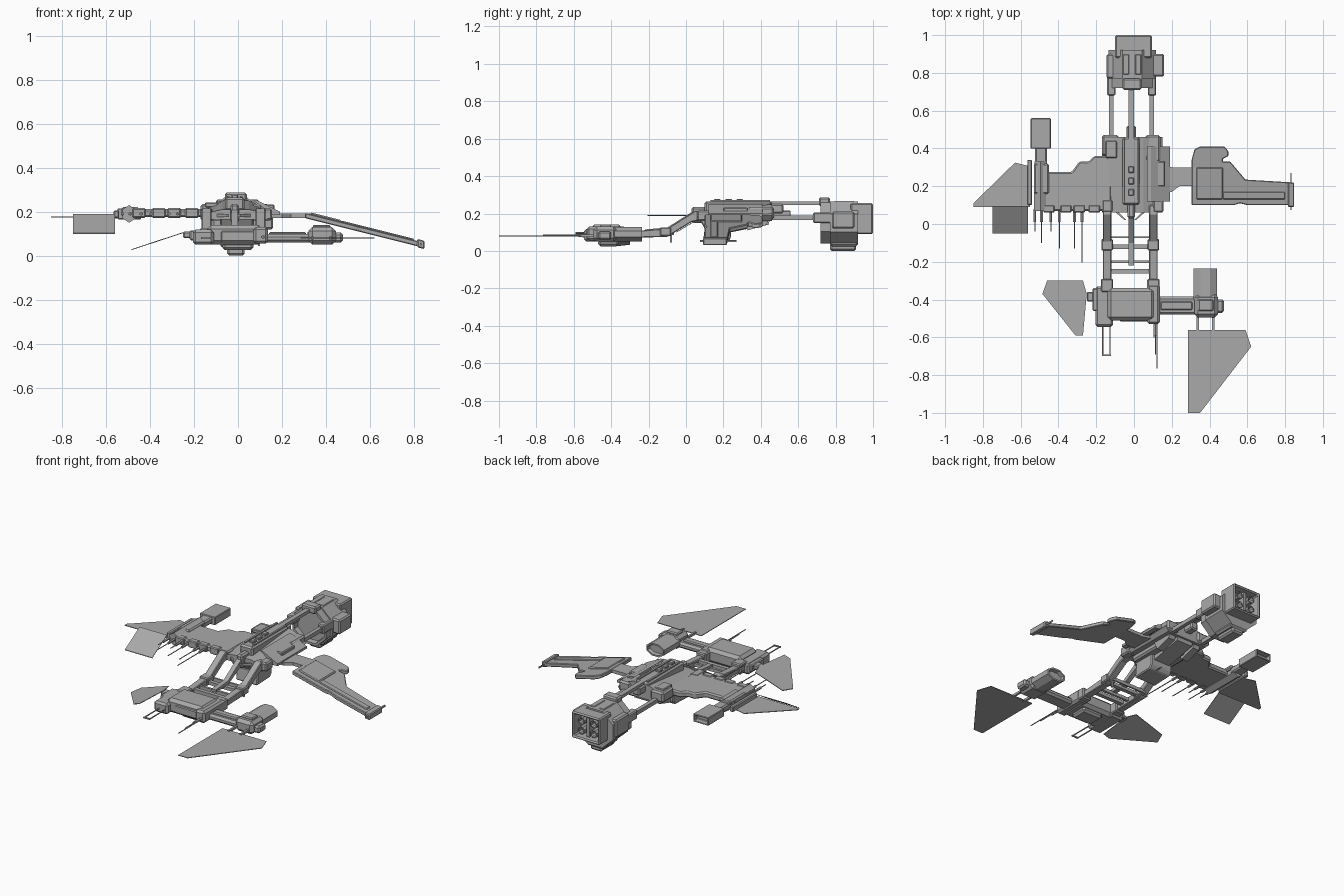
import bpy, bmesh, math
from mathutils import Vector

default_cube = bpy.data.objects.get("Cube")
if default_cube:
    bpy.data.objects.remove(default_cube, do_unlink=True)

# One flat colour for the whole craft
hull_grey = bpy.data.materials.new("hull_grey")
hull_grey.use_nodes = True
GREY = (.4, .4, .4, 1)
hull_grey.diffuse_color = GREY
hull_grey.node_tree.nodes["Principled BSDF"].inputs["Base Color"].default_value = GREY

PLACE = {"x": lambda u, v, w: (w, u, v),
         "y": lambda u, v, w: (u, w, v),
         "z": lambda u, v, w: (u, v, w)}


def solid(name, outline, axis, start, end, chamfer=0, warp=None, recess=None):
    """Extrude an outline along an axis; warp moves points, recess = (end sign, rim, depth)."""
    bm = bmesh.new()
    rings = [[bm.verts.new(PLACE[axis](u, v, w)) for u, v in outline] for w in (start, end)]
    count = len(outline)
    bm.faces.new(rings[0])
    bm.faces.new(rings[1])
    for i in range(count):
        j = (i + 1) % count
        bm.faces.new((rings[0][i], rings[0][j], rings[1][j], rings[1][i]))
    bmesh.ops.recalc_face_normals(bm, faces=bm.faces[:])
    if recess:
        sign, rim, depth = recess
        bm.normal_update()
        cap = [f for f in bm.faces if f.normal.y * sign > .9]
        bmesh.ops.inset_region(bm, faces=cap, thickness=rim)
        bmesh.ops.inset_region(bm, faces=cap, thickness=.005, depth=-depth)
    if warp:
        for vert in bm.verts:
            vert.co = warp(vert.co.copy())
    mesh = bpy.data.meshes.new(name)
    bm.to_mesh(mesh)
    bm.free()
    mesh.materials.append(hull_grey)
    part = bpy.data.objects.new(name, mesh)
    bpy.context.collection.objects.link(part)
    if chamfer:
        bevel = part.modifiers.new("chamfer", "BEVEL")
        bevel.width = chamfer
        bevel.segments = 1
    return part


def box(name, xs, ys, zs, chamfer=0, **options):
    outline = [(xs[0], zs[0]), (xs[1], zs[0]), (xs[1], zs[1]), (xs[0], zs[1])]
    return solid(name, outline, "y", ys[0], ys[1], chamfer, **options)


def ring(x, z, radius, sides=8, stretch=1):
    """Regular outline with flat top and bottom."""
    angles = [math.tau * (i + .5) / sides for i in range(sides)]
    return [(x + stretch * radius * math.cos(a), z + radius * math.sin(a)) for a in angles]


def rod(name, x, ys, z, radius=.004):
    return solid(name, ring(x, z, radius, 6), "y", ys[0], ys[1])


# Main hull: faceted body with a sloping nose
def nose_slope(co):
    if co.y < .1:
        co.z = .17 + (co.z - .17) * .5
    return co


section = [(-.17, .19), (-.14, .22), (-.07, .25), (.05, .25), (.12, .22),
           (.15, .19), (.13, .16), (-.15, .16)]
solid("main_hull", section, "y", .06, .46, warp=nose_slope)
box("spine", (-.06, .03), (.1, .46), (.2, .265), .01)
box("spine_tail", (-.04, .01), (.44, .52), (.2, .25), .008)
box("spine_nose", (-.035, .005), (.03, .14), (.15, .235), .01)
for x in (-.045, .015):
    box("spine_rail", (x - .006, x + .006), (.13, .45), (.255, .272))
for y in (.15, .21, .27):
    box("spine_block", (-.03, 0), (y, y + .035), (.25, .278), .004)
box("left_shoulder", (.06, .14), (.33, .47), (.17, .235), .01)
box("right_shoulder", (-.17, -.08), (.36, .47), (.17, .235), .01)
box("right_hatch", (-.15, -.09), (.35, .44), (.22, .242), .004)
for x in (-.17, .1):
    box("hull_front_block", (x, x + .055), (.06, .13), (.16, .215), .008)
solid("left_slanted_panel", [(.07, .25), (.09, .25), (.19, .2), (.19, .185), (.16, .185)],
      "y", .12, .41)
box("left_panel_step", (.1, .165), (.2, .33), (.2, .232), .005)

# Belly gondola and stepped underside
belly = [(.07, .17), (.24, .17), (.24, .07), (.22, .045), (.09, .04), (.1, .12)]
solid("belly_gondola", belly, "x", -.08, .07, .006)
solid("belly_keel", [(.22, .17), (.45, .17), (.44, .14), (.24, .1)], "x", -.06, .05)
for x in (-.12, .06):
    solid("belly_thruster", [(.3, .17), (.45, .18), (.43, .14), (.33, .11)], "x", x, x + .045)
box("belly_step", (-.12, .1), (.1, .36), (.13, .17), .01)
rod("belly_antenna", .02, (.2, .27), .05, .003)

# Rails running back to the engine
for x in (-.12, .095):
    box("engine_rail", (x - .012, x + .012), (.42, .74), (.165, .19))
    box("engine_rail_socket", (x - .022, x + .022), (.68, .78), (.15, .205), .006)
box("upper_engine_rail", (-.03, 0), (.4, .74), (.245, .265))

# Engine: recessed intake, octagonal shell and square exhaust
solid("engine_intake", ring(-.01, .15, .118, 8, 1.08), "y", .72, .78, recess=(-1, .015, .03))
solid("engine_shell", ring(-.01, .15, .124, 8, 1.1), "y", .77, .92)
box("engine_exhaust", (-.1, .095), (.88, 1), (.09, .255), .012, recess=(1, .02, .08))
for x in (-.045, .04):
    for z in (.14, .2):
        solid("exhaust_nozzle", ring(x, z, .024), "y", .9, .98, recess=(1, .006, .03))
box("exhaust_divider", (-.012, .007), (.9, .975), (.11, .235))
box("engine_left_box", (.09, .16), (.78, .9), (.12, .21), .008)
box("engine_right_box", (-.145, -.09), (.77, .9), (.11, .22), .008)
for x in (-.04, .025):
    box("engine_top_block", (x - .02, x + .015), (.79, .9), (.25, .268), .005)
box("engine_collar", (-.06, .04), (.71, .77), (.24, .287), .008)
box("engine_keel", (-.07, .05), (.77, .92), (.025, .09), .01)
box("engine_keel_foot", (-.05, .03), (.77, .91), (0, .04), .01)

# Arms stepping down to the forward hull
arm = [(.1, .21), (.05, .215), (-.1, .12), (-.3, .105), (-.3, .07), (-.1, .075), (.03, .155), (.1, .17)]
for x in (-.165, .08):
    solid("forward_arm", arm, "x", x, x + .045, .004)
    box("arm_joint", (x - .008, x + .053), (-.14, -.08), (.08, .125), .005)
    box("arm_foot", (x - .01, x + .055), (-.36, -.29), (.06, .125), .006)
center_arm = [(.1, .23), (.05, .22), (-.1, .125), (-.22, .115), (-.22, .1), (-.1, .1), (.05, .18)]
solid("center_arm", center_arm, "x", -.03, 0)
for y, depth in ((-.07, .01), (-.12, .025), (-.2, .015), (-.25, .025)):
    box("cross_rung", (-.14, .1), (y - depth / 2, y + depth / 2), (.085, .105))
for side in (-1, 1):
    brace = [(-.02 + side * .02, .02), (-.02 + side * .03, .02),
             (-.02 + side * .11, .09), (-.02 + side * .09, .09)]
    solid("diagonal_brace", brace, "z", .175, .19)
box("sensor_pin", (.09, .1), (-.085, -.075), (.045, .09))

# Forward hull with side blocks and guns
box("forward_hull", (-.14, .11), (-.51, -.34), (.05, .14), .018)
box("forward_face", (-.08, .1), (-.515, -.48), (.06, .115), .008)
box("forward_belly", (-.07, .07), (-.47, -.36), (.025, .06), .012)
box("right_gun_block", (-.205, -.11), (-.545, -.33), (.05, .118), .012)
box("left_gun_block", (.07, .137), (-.53, -.32), (.055, .13), .012)
box("right_stub", (-.25, -.19), (-.41, -.36), (.08, .11), .006)
box("right_stub_pad", (-.22, -.19), (-.46, -.34), (.07, .115), .006)
for x in (-.165, -.127):
    rod("fork_gun", x, (-.695, -.53), .08)
box("fork_gun_tip", (-.169, -.123), (-.698, -.69), (.076, .084))
for x, tip in ((.107, -.6), (.115, -.69), (.123, -.765)):
    rod("needle_gun", x, (tip, -.52), .085, .003)
rod("needle_gun_sleeve", .115, (-.59, -.52), .085, .009)


# Right forward fin, drooping outward
def fin_droop(co):
    co.z += (co.x + .27) * .33
    return co


solid("right_forward_fin", [(-.25, -.37), (-.27, -.3), (-.46, -.3), (-.485, -.37), (-.31, -.59),
                            (-.27, -.59)], "z", .096, .1, warp=fin_droop)

# Left outrigger, pod and flat fin
box("outrigger_boom", (.12, .36), (-.48, -.385), (.06, .098), .012)
box("outrigger_boom_top", (.14, .31), (-.455, -.41), (.09, .108), .006)
box("outrigger_pod", (.32, .445), (-.495, -.37), (.05, .13), .018)
solid("outrigger_tank", ring(.378, .09, .042, 8, 1.6), "y", -.4, -.235, recess=(1, .01, .02))
box("pod_cap", (.34, .42), (-.46, -.4), (.12, .14), .006)
box("pod_side_block", (.43, .477), (-.47, -.4), (.06, .105), .01)
for x in (.337, .42):
    box("fin_prong", (x - .006, x + .006), (-.575, -.48), (.074, .088))
solid("left_forward_fin", [(.285, -.56), (.59, -.56), (.62, -.65), (.35, -1), (.285, -1)],
      "z", .078, .082)

# Right wing with its long tip nacelle
right_wing = [(-.53, .07), (-.12, .07), (-.12, .36), (-.21, .36), (-.24, .33), (-.29, .33),
              (-.33, .275), (-.53, .275)]
solid("right_wing", right_wing, "z", .175, .212, .008)
for x in (-.45, -.36, -.29, -.21):
    box("wing_front_block", (x - .03, x + .03), (.06, .1), (.172, .216), .005)
solid("tip_nacelle", ring(-.495, .19, .04, 6, .9), "y", .07, .33)
box("tip_nacelle_top", (-.53, -.45), (.16, .32), (.195, .222), .008)
box("tip_nacelle_tail", (-.525, -.46), (.3, .46), (.17, .21), .008)
box("tip_nozzle", (-.547, -.44), (.4, .56), (.165, .215), .012, recess=(1, .01, .03))
box("tip_rail", (-.565, -.54), (.1, .34), (.17, .205), .005)
for x, tip in ((-.525, -.04), (-.49, -.1), (-.44, -.04), (-.395, -.13), (-.315, -.13), (-.275, -.205)):
    rod("wing_gun", x, (tip, .08), .19, .003)
    rod("wing_gun_sleeve", x, (.01, .08), .19, .008)
solid("right_flat_fin", [(-.55, .09), (-.85, .09), (-.85, .11), (-.63, .325), (-.55, .305)],
      "z", .173, .177)


# Hanging fin, sloping down toward the front
def hang(co):
    co.z += (co.y - .095) * .6
    return co


solid("right_hanging_fin", [(-.56, .095), (-.75, .095), (-.75, -.05), (-.56, -.05)],
      "z", .186, .19, warp=hang)


# Left wing, drooping toward its tip
def wing_droop(co):
    co.z -= max(0, co.x - .3) * .25
    return co


solid("left_wing_root", [(.12, .17), (.2, .17), (.24, .2), (.33, .2), (.33, .3), (.2, .3), (.12, .32)],
      "z", .172, .192)
left_wing = [(.305, .1), (.305, .34), (.32, .395), (.35, .41), (.48, .41), (.5, .385), (.5, .36),
             (.47, .345), (.47, .33), (.51, .33), (.59, .235), (.84, .22), (.845, .1), (.6, .1),
             (.56, .11), (.53, .1)]
solid("left_wing", left_wing, "z", .172, .196, .004, warp=wing_droop)
box("left_wing_plate", (.33, .47), (.13, .3), (.19, .204), .005, warp=wing_droop)
box("left_wing_spar", (.47, .8), (.13, .17), (.19, .202), .004, warp=wing_droop)
box("left_wing_tip", (.815, .848), (.09, .22), (.167, .205), .005, warp=wing_droop)
box("left_tip_spike", (.828, .834), (.075, .27), (.18, .19), warp=wing_droop)
